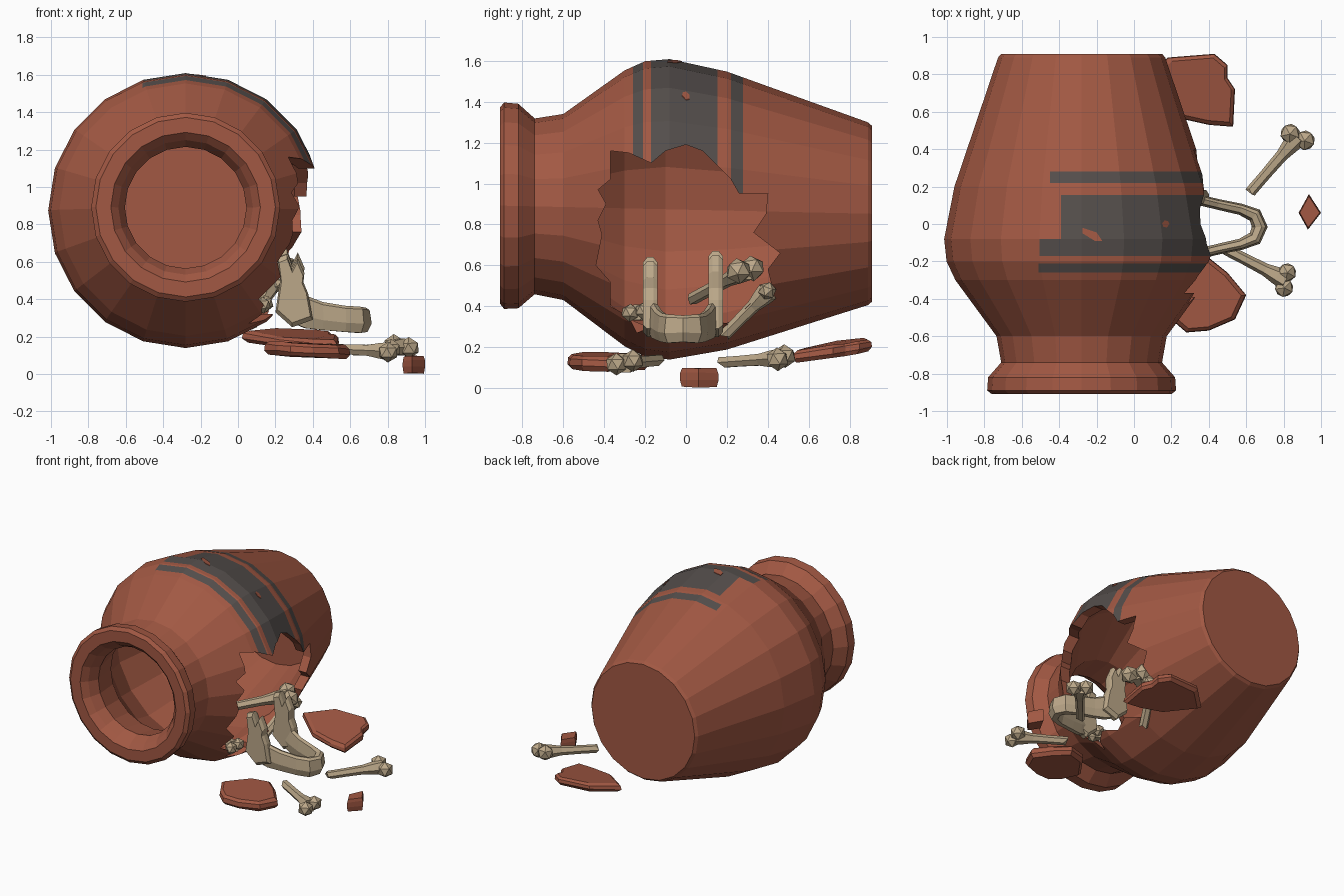
import bpy, bmesh, math, random
from mathutils import Vector, Matrix

if "Cube" in bpy.data.objects:
    bpy.data.objects.remove(bpy.data.objects["Cube"])

random.seed(4)


def material(name, rgb):
    m = bpy.data.materials.new(name)
    m.diffuse_color = (*rgb, 1)
    m.use_nodes = True
    m.node_tree.nodes["Principled BSDF"].inputs["Base Color"].default_value = m.diffuse_color
    return m


CLAY = material("terracotta", (0.36, 0.098, 0.056))
PAINT = material("dark paint", (0.088, 0.075, 0.07))
BONE = material("bone", (0.50, 0.39, 0.25))


def finish(bm, name, *mats):
    bmesh.ops.recalc_face_normals(bm, faces=bm.faces)
    me = bpy.data.meshes.new(name)
    bm.to_mesh(me)
    bm.free()
    ob = bpy.data.objects.new(name, me)
    for m in mats:
        me.materials.append(m)
    bpy.context.collection.objects.link(ob)
    return ob


def loft(bm, rings):
    """Skin a list of point rings and cap both ends."""
    vs = [[bm.verts.new(p) for p in ring] for ring in rings]
    n = len(vs[0])
    for a, b in zip(vs, vs[1:]):
        for i in range(n):
            j = (i + 1) % n
            bm.faces.new((a[i], a[j], b[j], b[i]))
    bm.faces.new(vs[0])
    bm.faces.new(vs[-1][::-1])


# --- pot: turned profile (y, radius) lying along y ---
CX, CZ, SIDES = -0.28, 0.872, 20
outer = [(0.91, 0.43), (0.89, 0.447), (0.2, 0.68), (-0.08, 0.735), (-0.2, 0.722),
         (-0.3, 0.675), (-0.6, 0.455), (-0.74, 0.43), (-0.82, 0.5), (-0.89, 0.505), (-0.91, 0.48)]
inner = [(-0.91, 0.40), (-0.87, 0.36), (-0.80, 0.325), (-0.6, 0.36), (-0.3, 0.6),
         (-0.1, 0.67), (0.2, 0.615), (0.85, 0.39)]
STRIPES = [(-0.26, -0.21, -0.51), (-0.17, -0.08, -0.505), (-0.08, 0.155, -0.39), (0.22, 0.28, -0.45)]


def radius_at(y):
    for (y0, r0), (y1, r1) in zip(outer, outer[1:]):
        if y1 <= y <= y0:
            return r0 + (r1 - r0) * (y - y0) / (y1 - y0)


def pot_ring(y, r):
    zc = CZ - 0.022 * y
    return [(CX + r * math.sin(a), y, zc + r * math.cos(a))
            for a in (2 * math.pi * i / SIDES for i in range(SIDES))]


# extra rings where the painted stripes begin and end
cuts = {y for s in STRIPES for y in s[:2]} - {p[0] for p in outer}
full = sorted(outer + [(y, radius_at(y)) for y in cuts], reverse=True)
bm = bmesh.new()
loft(bm, [pot_ring(y, r) for y, r in full + inner])


def on_stripe(f, y0, y1):
    c = f.calc_center_median()
    r = math.hypot(c.x - CX, c.z - CZ + 0.022 * c.y)
    return y0 < c.y < y1 and r > radius_at(c.y) - 0.03


for y0, y1, x0 in STRIPES:
    top = [f for f in bm.faces if on_stripe(f, y0, y1) and f.calc_center_median().z > CZ]
    geom = set(top) | {e for f in top for e in f.edges} | {v for f in top for v in f.verts}
    bmesh.ops.bisect_plane(bm, geom=list(geom), plane_co=(x0, 0, 0), plane_no=(1, 0, 0))
    for f in bm.faces:
        c = f.calc_center_median()
        if on_stripe(f, y0, y1):
            if (c.z > CZ and c.x > x0) or (y0 < -0.2 and c.z < 0.45 and c.x > 0.14):
                f.material_index = 1
pot = finish(bm, "broken_pot", CLAY, PAINT)

# --- jagged hole in the side, cut along x ---
hole = [(-0.37, 1.16), (-0.28, 1.15), (-0.17, 1.10), (-0.10, 1.16), (0.0, 1.19), (0.08, 1.16),
        (0.14, 1.10), (0.22, 1.02), (0.26, 0.95), (0.40, 0.95), (0.39, 0.85), (0.33, 0.76),
        (0.46, 0.66), (0.40, 0.58), (0.42, 0.50), (0.31, 0.41), (0.22, 0.31), (0.10, 0.34),
        (0.0, 0.29), (-0.12, 0.32), (-0.24, 0.27), (-0.28, 0.35), (-0.37, 0.40), (-0.37, 0.52),
        (-0.44, 0.60), (-0.41, 0.75), (-0.43, 0.82), (-0.39, 0.90), (-0.43, 0.97), (-0.37, 1.02)]
bm = bmesh.new()
loft(bm, [[(x, y, z) for y, z in hole] for x in (-0.02, 0.8)])
cutter = finish(bm, "hole_cutter", CLAY)
mod = pot.modifiers.new("hole", "BOOLEAN")
mod.operation, mod.solver, mod.object = "DIFFERENCE", "EXACT", cutter
bpy.context.view_layer.objects.active = pot
bpy.ops.object.modifier_apply(modifier=mod.name)
bpy.data.objects.remove(cutter)
bpy.context.view_layer.update()


# --- worn spots in the paint: thin plates laid on the pot ---
def worn_spot(name, pts):
    bm = bmesh.new()
    hits = [pot.ray_cast((x, y, 3), (0, 0, -1))[1] for x, y in pts]
    loft(bm, [[h + Vector((0, 0, d)) for h in hits] for d in (-0.003, 0.004)])
    finish(bm, name, CLAY)


worn_spot("worn_slit", [(-0.275, -0.02), (-0.20, -0.045), (-0.17, -0.09), (-0.21, -0.09), (-0.275, -0.05)])
worn_spot("worn_dot", [(0.17 + 0.02 * math.cos(a), 0.02 * math.sin(a)) for a in range(0, 6)])


# --- fallen shards ---
def shard(name, pts, z, thick, tilt_x=0.0, tilt_y=0.0):
    """Slab from a plan outline, with chipped edges and a sloping height."""
    cx = sum(p[0] for p in pts) / len(pts)
    cy = sum(p[1] for p in pts) / len(pts)
    rings = []
    for s, d in ((0.90, 0), (1, 0.35), (0.98, 0.75), (0.88, 1)):
        rings.append([])
        for x, y in pts:
            px, py = cx + (x - cx) * s, cy + (y - cy) * s
            rings[-1].append((px, py, z + thick * d + tilt_x * (px - cx) + tilt_y * (py - cy)
                              + random.uniform(-0.004, 0.004)))
    bm = bmesh.new()
    loft(bm, rings)
    finish(bm, name, CLAY)


shard("shard_back", [(0.02, 0.74), (0.18, 0.89), (0.43, 0.91), (0.50, 0.85), (0.50, 0.78),
                     (0.54, 0.72), (0.53, 0.52), (0.40, 0.53), (0.22, 0.57)], 0.155, 0.06, -0.04, 0.16)
shard("shard_front", [(0.14, -0.40), (0.21, -0.52), (0.28, -0.58), (0.40, -0.57), (0.54, -0.51),
                      (0.60, -0.38), (0.50, -0.26), (0.40, -0.18), (0.27, -0.22)], 0.09, 0.075, -0.05)
shard("shard_small", [(0.88, 0.06), (0.935, 0.16), (1.0, 0.06), (0.93, -0.03)], 0.005, 0.09)


# --- snapped long bones: broken shaft plus a two-knob head ---
def long_bone(name, tip, head, r=0.032, knob=0.055):
    tip, head = Vector(tip), Vector(head)
    d = (head - tip).normalized()
    side = d.cross(Vector((0, 0, 1))).normalized()
    up = side.cross(d)
    bm = bmesh.new()
    rings = []
    for t, k in ((0, 0.9), (0.3, 0.9), (0.65, 1.0), (0.85, 1.4), (1, 1.6)):
        c = tip.lerp(head, t)
        rings.append([c + (side * math.cos(a) + up * math.sin(a)) * r * k
                      + (d * random.uniform(-0.025, 0.025) if t == 0 else Vector())
                      for a in (math.pi * i / 3 for i in range(6))])
    loft(bm, rings)
    for s, rise in ((-1, 0.2), (1, -0.1)):
        pos = head + side * s * knob * 0.72 + up * rise * knob + d * 0.012 * s
        m = Matrix.Translation(pos) @ d.to_track_quat('X', 'Z').to_matrix().to_4x4()
        bmesh.ops.create_icosphere(bm, subdivisions=1, radius=knob, matrix=m)
    finish(bm, name, BONE)


long_bone("bone_back", (0.63, 0.18, 0.125), (0.875, 0.465, 0.145), 0.033, 0.058)
long_bone("bone_front", (0.50, -0.14, 0.135), (0.81, -0.30, 0.122), 0.034, 0.055)
long_bone("bone_in_pot", (-0.22, 0.04, 0.44), (0.22, 0.29, 0.575), 0.034, 0.065)
long_bone("bone_leaning", (0.08, 0.20, 0.27), (0.17, 0.40, 0.47), 0.034, 0.045)
long_bone("bone_small", (-0.15, -0.05, 0.32), (0.14, -0.24, 0.37), 0.028, 0.045)

# --- jawbone: mirrored U-shaped body and two upright branches ---
JY = -0.015
half = [(0.67, 0.0, 0.225, 0.355, 0.045), (0.645, 0.06, 0.22, 0.36, 0.042),
        (0.57, 0.092, 0.225, 0.365, 0.032), (0.45, 0.118, 0.235, 0.385, 0.03),
        (0.36, 0.14, 0.245, 0.42, 0.03), (0.25, 0.165, 0.29, 0.45, 0.025)]
path = [(x, -y, a, b, t) for x, y, a, b, t in half[:0:-1]] + half
rings = []
for i, (x, y, a, b, t) in enumerate(path):
    p, q = path[max(i - 1, 0)], path[min(i + 1, len(path) - 1)]
    n = Vector((q[1] - p[1], p[0] - q[0], 0)).normalized() * t
    c = Vector((x, y + JY, 0))
    rings.append([c + n * k + Vector((0, 0, a + (b - a) * h)) for k, h in
                  ((-0.5, 0), (0.5, 0), (1, 0.35), (0.75, 0.9), (0.3, 1), (-0.5, 0.95), (-0.9, 0.4))])
bm = bmesh.new()
loft(bm, rings)
branch = [(0.20, 0.33), (0.29, 0.25), (0.40, 0.29), (0.375, 0.43), (0.35, 0.49), (0.355, 0.57),
          (0.32, 0.65), (0.29, 0.59), (0.26, 0.67), (0.21, 0.65), (0.225, 0.50)]
for s in (-1, 1):
    loft(bm, [[(0.29 + (x - 0.29) * k, JY + s * 0.16 + o, 0.45 + (z - 0.45) * k - (0.03 if s < 0 and z > 0.5 else 0))
               for x, z in branch] for o, k in ((-0.036, 0.88), (-0.015, 1), (0.015, 1), (0.036, 0.88))])
finish(bm, "jawbone", BONE)
